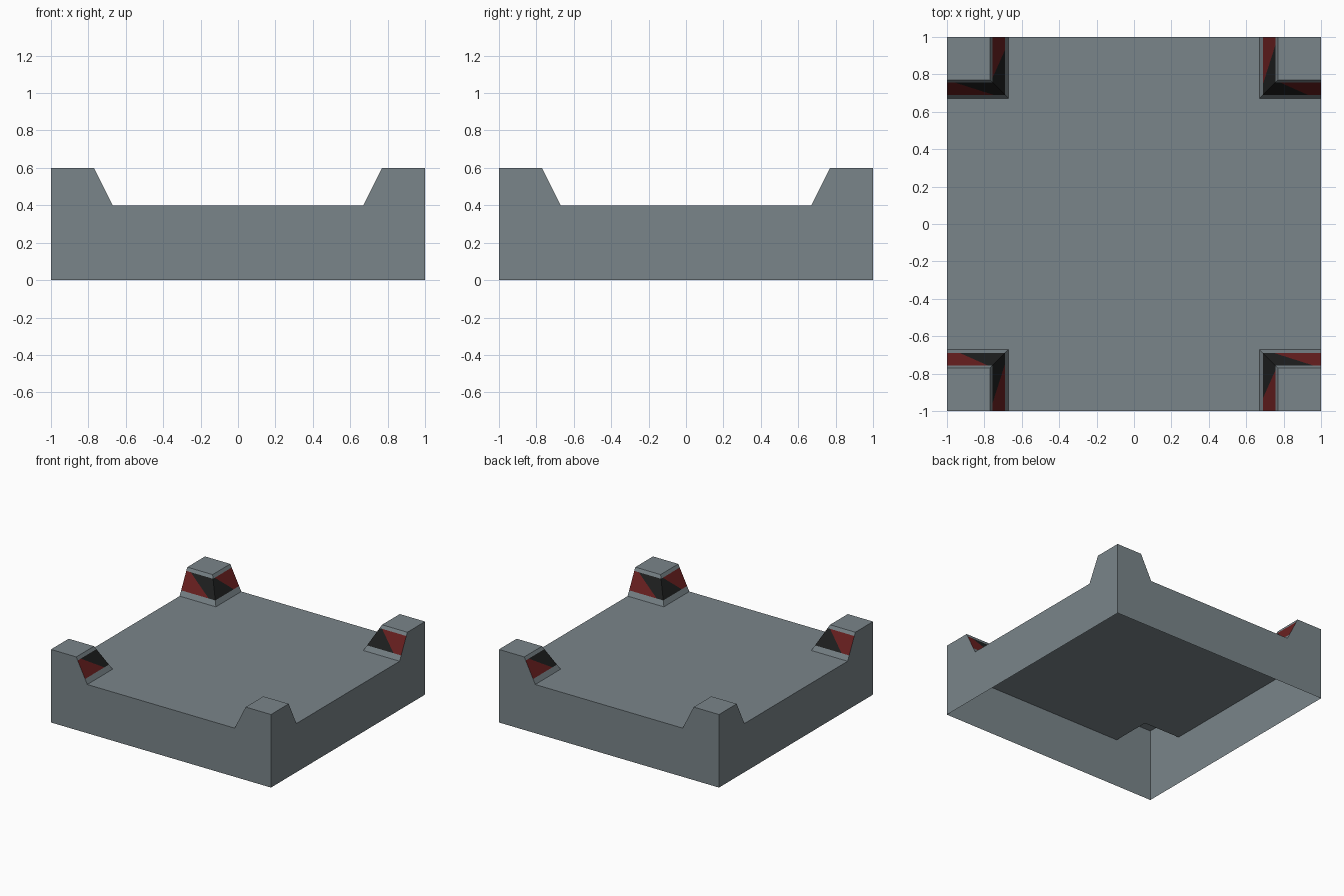
import bpy, math
from mathutils import Matrix

if "Cube" in bpy.data.objects:
    bpy.data.objects.remove(bpy.data.objects["Cube"])


def material(name, col):
    m = bpy.data.materials.new(name)
    m.diffuse_color = (*col, 1)
    m.use_nodes = True
    m.node_tree.nodes["Principled BSDF"].inputs["Base Color"].default_value = m.diffuse_color
    return m


GREY = material("grey_metal", (0.195, 0.235, 0.255))
RED = material("warning_red", (0.15, 0.015, 0.015))
BLACK = material("warning_black", (0.014, 0.015, 0.015))

DECK, TOP = 0.4, 0.6        # deck height, post height
FOOT, HEAD = 0.67, 0.77     # slope start and end, measured from the centre


def build(name, faces, turn=0):
    """faces: list of (points, material slot); turn: quarter turns about z"""
    verts, polys = [], []
    for pts, _ in faces:
        polys.append(range(len(verts), len(verts) + len(pts)))
        verts += pts
    me = bpy.data.meshes.new(name)
    me.from_pydata(verts, [], [list(p) for p in polys])
    for m in (GREY, RED, BLACK):
        me.materials.append(m)
    for poly, (_, slot) in zip(me.polygons, faces):
        poly.material_index = slot
    me.transform(Matrix.Rotation(turn * math.pi / 2, 4, 'Z'))
    ob = bpy.data.objects.new(name, me)
    bpy.context.collection.objects.link(ob)


# Cross-shaped deck, open underneath
arm = [(1, -FOOT), (1, FOOT), (FOOT, FOOT)]
cross = []
for k in range(4):
    c, s = round(math.cos(k * math.pi / 2)), round(math.sin(k * math.pi / 2))
    cross += [(x * c - y * s, x * s + y * c, DECK) for x, y in arm]
build("deck", [(cross, 0)])

# Four outer walls that rise at the ends
half = [(1, 0), (1, TOP), (HEAD, TOP), (FOOT, DECK)]
outline = half + [(-x, z) for x, z in reversed(half)]
for k, side in enumerate(("front", "right", "back", "left")):
    build(side + "_wall", [([(x, -1, z) for x, z in outline], 0)], k)


# Corner posts: cap plus two slopes with a diagonal warning band
def off(f):
    return FOOT + (HEAD - FOOT) * f


def on_a(x, f):     # slope facing -y
    return (-off(f) if x is None else x, off(f), DECK + (TOP - DECK) * f)


def on_b(y, f):     # slope facing +x
    return (-off(f), off(f) if y is None else y, DECK + (TOP - DECK) * f)


def strip(fn, l, r, f0, f1):
    return [fn(l[0], f0), fn(r[0], f0), fn(r[1], f1), fn(l[1], f1)]


B0, B1 = 0.2, 0.87          # band limits up the slope
END, CORNER = (1, 1), (None, None)
START, CUT_A, CUT_B = (-1, -1), (-0.75, -0.96), (0.93, 0.78)
post = [([(-1, HEAD, TOP), (-HEAD, HEAD, TOP), (-HEAD, 1, TOP), (-1, 1, TOP)], 0)]
for lo, hi in ((0, B0), (B1, 1)):
    post.append((strip(on_a, START, CORNER, lo, hi), 0))
    post.append((strip(on_b, CORNER, END, lo, hi), 0))
post += [(strip(on_a, START, CUT_A, B0, B1), 1),
         (strip(on_a, CUT_A, CORNER, B0, B1), 2),
         (strip(on_b, CORNER, CUT_B, B0, B1), 2),
         (strip(on_b, CUT_B, END, B0, B1), 1)]
for k, corner in enumerate(("back_left", "front_left", "front_right", "back_right")):
    build(corner + "_post", post, k)
